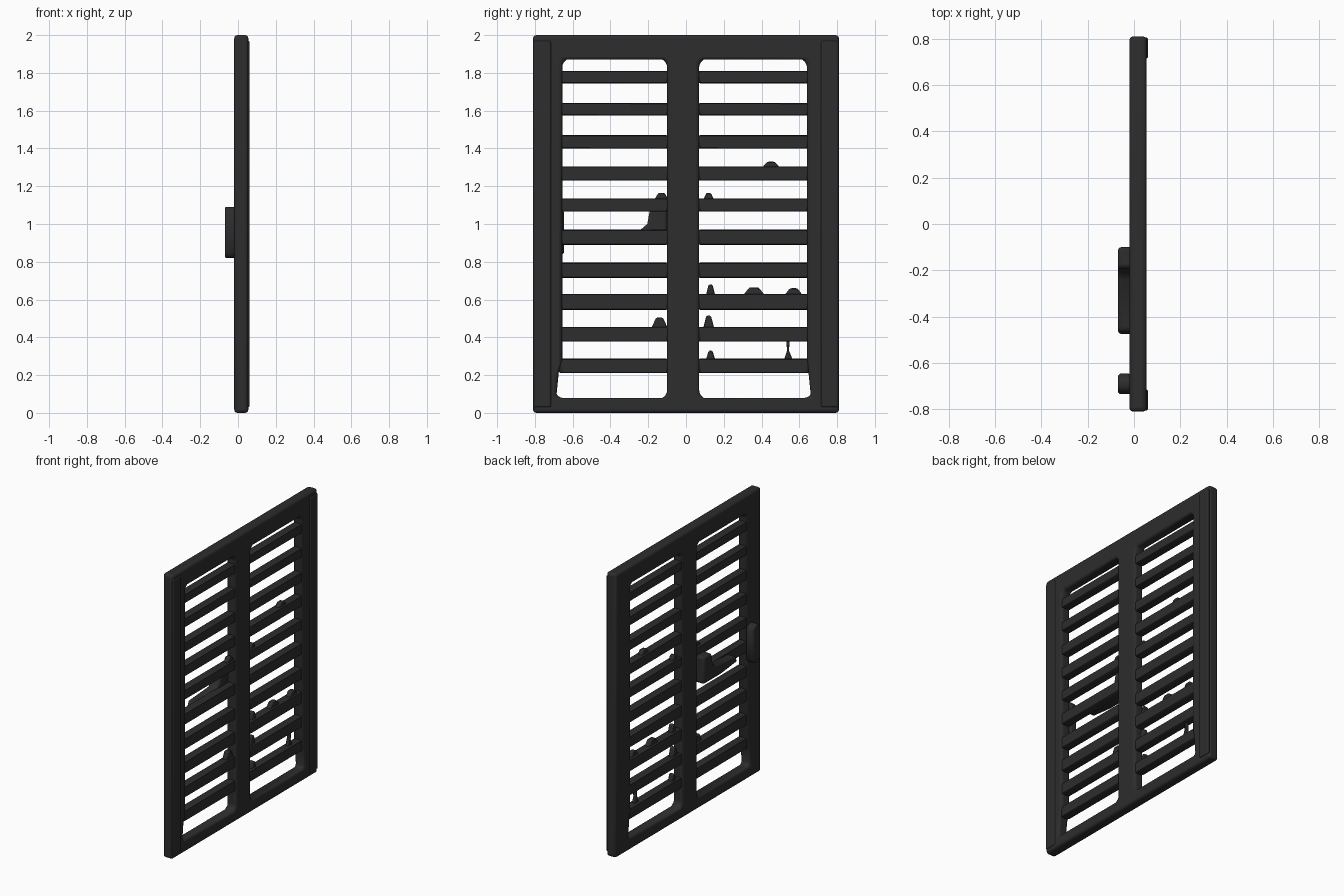
import bpy, bmesh

if "Cube" in bpy.data.objects:
    bpy.data.objects.remove(bpy.data.objects["Cube"])

iron = bpy.data.materials.new("dark_iron")
iron.diffuse_color = (0.026, 0.026, 0.026, 1)
iron.use_nodes = True
iron.node_tree.nodes["Principled BSDF"].inputs["Base Color"].default_value = iron.diffuse_color


def plate(name, loops, x0, x1, bevel, segments=3):
    """Extrude (y, z) outlines, first outer then holes, from x0 to x1 and round the edges."""
    bm = bmesh.new()
    edges = []
    for loop in loops:
        vs = [bm.verts.new((x0, y, z)) for y, z in loop]
        edges += [bm.edges.new((vs[i - 1], vs[i])) for i in range(len(vs))]
    bmesh.ops.triangle_fill(bm, edges=edges, use_beauty=True, normal=(1, 0, 0))
    new = bmesh.ops.extrude_face_region(bm, geom=bm.faces[:], use_keep_orig=True)
    bmesh.ops.translate(bm, vec=(x1 - x0, 0, 0),
                        verts=[g for g in new["geom"] if isinstance(g, bmesh.types.BMVert)])
    bmesh.ops.recalc_face_normals(bm, faces=bm.faces[:])
    me = bpy.data.meshes.new(name)
    bm.to_mesh(me)
    bm.free()
    me.materials.append(iron)
    ob = bpy.data.objects.new(name, me)
    bpy.context.collection.objects.link(ob)
    mod = ob.modifiers.new("round_edges", "BEVEL")
    mod.width, mod.segments = bevel, segments
    mod.limit_method, mod.angle_limit = "ANGLE", 0.7
    bpy.context.view_layer.objects.active = ob
    ob.select_set(True)
    bpy.ops.object.shade_smooth_by_angle(angle=0.7)
    ob.select_set(False)
    return ob


def rect(y0, y1, z0, z1):
    return [(y0, z0), (y1, z0), (y1, z1), (y0, z1)]


def window(inner, outer, wide):
    """Window outline that widens at the bottom row."""
    s = 0.012 if outer > inner else -0.012
    return [(inner, 0.10), (inner + 2 * s, 0.08), (wide - s, 0.08), (wide, 0.10), (wide - s, 0.22),
            (outer, 0.28), (outer, 1.85), (outer - 2 * s, 1.87), (inner + 2 * s, 1.87), (inner, 1.85)]


# Frame with centre post and two tall windows
plate("frame", [rect(-0.81, 0.81, 0.0, 2.0),
                window(-0.10, -0.655, -0.685),
                window(0.07, 0.64, 0.66)], -0.02, 0.055, 0.018)

# Raised edge rails on the +x face
for side, y0, y1 in (("left", -0.805, -0.715), ("right", 0.715, 0.805)):
    plate("edge_rail_" + side, [rect(y0, y1, 0.03, 1.97)], 0.045, 0.061, 0.012)

# Cross bars: (bottom, top) of each one
bars = [(1.745, 1.81), (1.575, 1.64), (1.40, 1.47), (1.23, 1.305), (1.066, 1.135),
        (0.89, 0.97), (0.715, 0.795), (0.546, 0.63), (0.377, 0.456), (0.21, 0.287)]
for i, (z0, z1) in enumerate(bars):
    for side, y0, y1 in (("left", -0.68, -0.08), ("right", 0.05, 0.665)):
        plate(f"cross_bar_{side}_{i + 1}", [rect(y0, y1, z0, z1)], -0.012, 0.046, 0.024, 4)

# Latch lever on the -x face, tapering away from the post
plate("latch_lever", [[(-0.10, 0.89), (-0.10, 1.08), (-0.19, 1.08), (-0.205, 1.0),
                       (-0.24, 0.97), (-0.46, 0.955), (-0.48, 0.91), (-0.30, 0.89)]],
      -0.07, 0.0, 0.015)
# Latch keeper on the side of the frame
plate("latch_keeper", [[(-0.735, 0.85), (-0.71, 0.82), (-0.67, 0.82), (-0.645, 0.85),
                        (-0.645, 1.06), (-0.67, 1.09), (-0.71, 1.09), (-0.735, 1.06)]],
      -0.07, -0.01, 0.02)

# Casting burrs on the bars: y, z of the base, half width, height
burrs = [(0.12, 0.445, 0.03, 0.07), (0.13, 0.62, 0.025, 0.06), (0.36, 0.62, 0.06, 0.045),
         (0.57, 0.62, 0.05, 0.04), (0.13, 0.28, 0.025, 0.05), (-0.14, 0.445, 0.045, 0.06),
         (0.45, 1.295, 0.05, 0.035), (-0.13, 1.125, 0.04, 0.04), (0.12, 1.125, 0.03, 0.04)]
for i, (y, z, w, h) in enumerate(burrs):
    plate(f"burr_{i + 1}", [[(y - w, z), (y + w, z), (y + w * 0.4, z + h), (y - w * 0.4, z + h)]],
          0.0, 0.035, 0.008, 2)
plate("burr_strand", [[(0.515, 0.27), (0.57, 0.27), (0.545, 0.33), (0.55, 0.39),
                       (0.53, 0.39), (0.535, 0.33)]], 0.005, 0.03, 0.005, 2)
